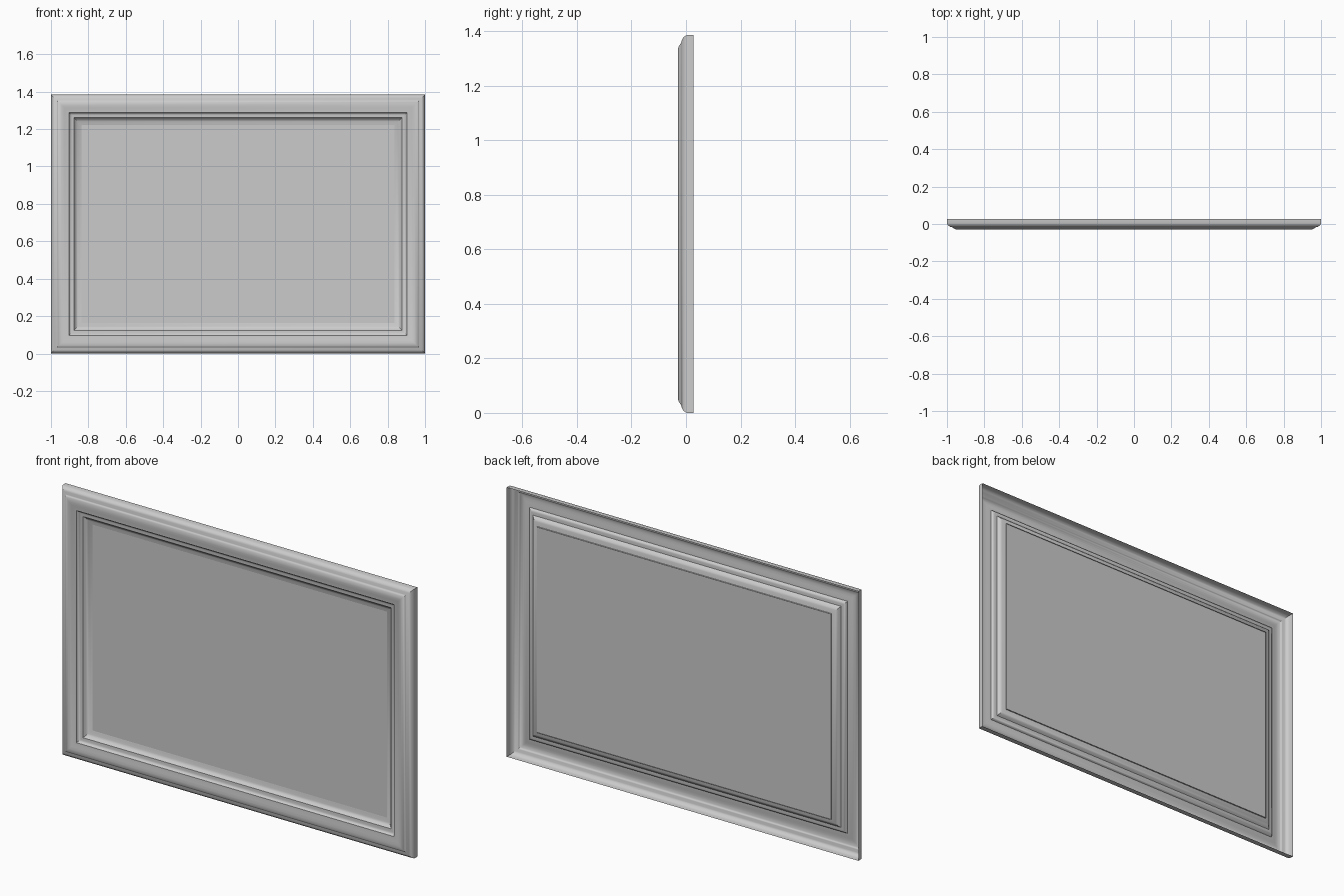
import bpy, bmesh, math

if "Cube" in bpy.data.objects:
    bpy.data.objects.remove(bpy.data.objects["Cube"])

W, H = 1.0, 1.385  # half width, full height

# Moulding cross-section: (inset from outer edge, depth y)
PROFILE = [
    (0.0, 0.028), (0.0, 0.005), (0.003, -0.003), (0.009, -0.010),
    (0.018, -0.015), (0.030, -0.018), (0.034, -0.022), (0.040, -0.026),
    (0.048, -0.029), (0.058, -0.029), (0.072, -0.026), (0.085, -0.023),
    (0.096, -0.022), (0.099, -0.016), (0.107, -0.011), (0.112, -0.010),
    (0.124, -0.009), (0.128, -0.004), (0.134, 0.002), (0.144, 0.007),
    (0.158, 0.011), (0.163, 0.013), (0.164, 0.018),
]


def ring(bm, inset, y):
    """Rectangle of four vertices at a given inset and depth."""
    x, z0, z1 = W - inset, inset, H - inset
    return [bm.verts.new(p) for p in
            ((-x, y, z0), (x, y, z0), (x, y, z1), (-x, y, z1))]


def make_object(name, bm):
    mesh = bpy.data.meshes.new(name)
    bm.to_mesh(mesh)
    bm.free()
    obj = bpy.data.objects.new(name, mesh)
    bpy.context.collection.objects.link(obj)
    return obj


# Mitred moulding, an open shell at the back
bm = bmesh.new()
rings = [ring(bm, d, y) for d, y in PROFILE]
for a, b in zip(rings, rings[1:]):
    for i in range(4):
        j = (i + 1) % 4
        bm.faces.new((a[i], a[j], b[j], b[i]))
frame = make_object("frame_moulding", bm)
bpy.ops.object.select_all(action='DESELECT')
frame.select_set(True)
bpy.context.view_layer.objects.active = frame
bpy.ops.object.shade_smooth_by_angle(angle=math.radians(35))

# Flat panel inside the moulding
bm = bmesh.new()
bm.faces.new(ring(bm, 0.163, 0.013))
make_object("centre_panel", bm)
